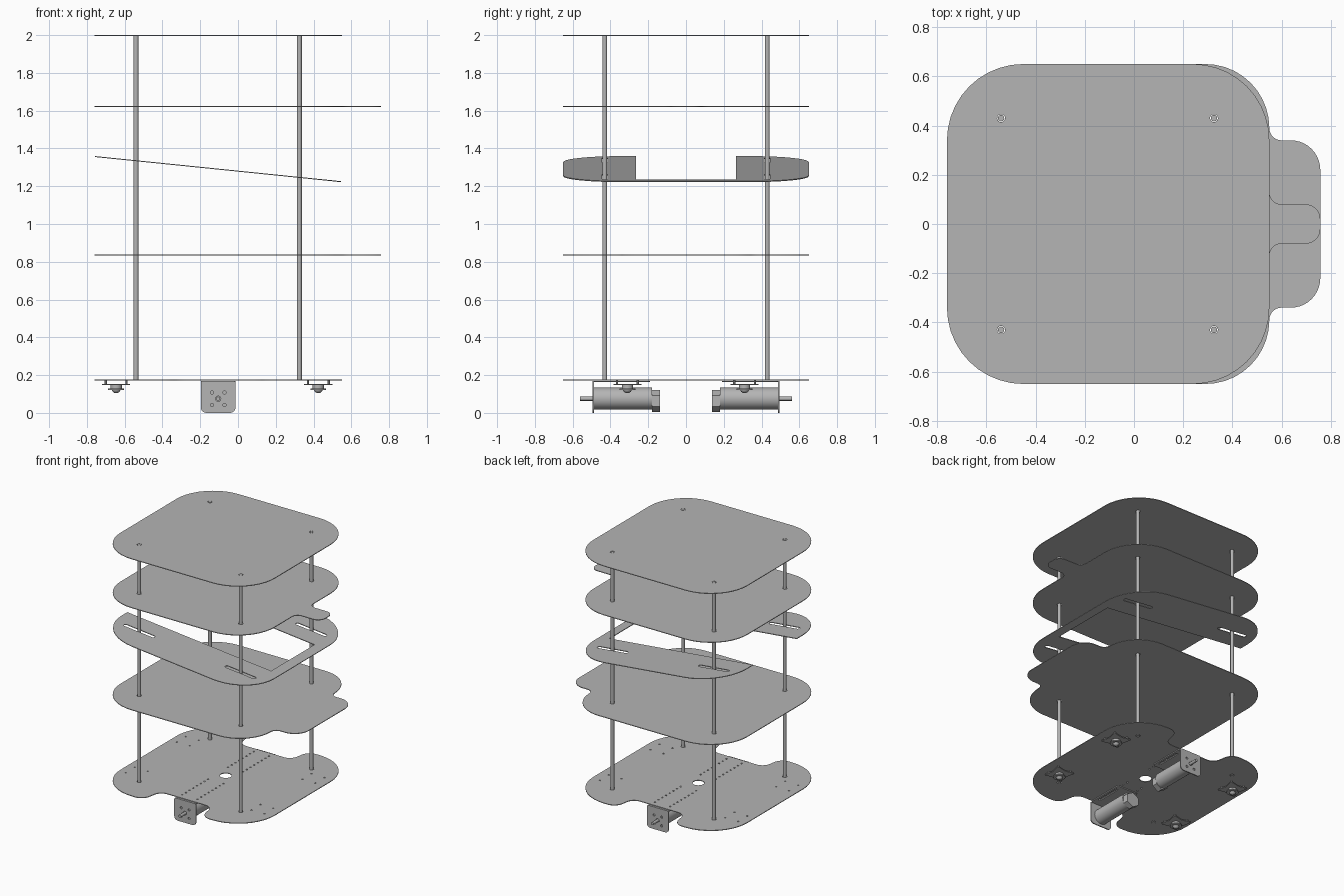
import bpy, bmesh
from math import pi, cos, sin, atan, tan
from mathutils import Matrix, Vector

cube = bpy.data.objects.get("Cube")
if cube:
    bpy.data.objects.remove(cube, do_unlink=True)

grey = bpy.data.materials.new("plain_grey")
grey.use_nodes = True
tone = (0.46, 0.46, 0.46, 1)
grey.diffuse_color = tone
grey.node_tree.nodes["Principled BSDF"].inputs["Base Color"].default_value = tone

CX = -0.105                  # middle of the decks
X0, X1, Y1 = -0.76, 0.55, 0.65
RODS = [(x, y) for x in (-0.54, 0.325) for y in (-0.43, 0.43)]
CASTORS = [(x, y) for x in (-0.645, 0.425) for y in (-0.31, 0.31)]


def finish(name, bm, matrix=Matrix()):
    bmesh.ops.transform(bm, matrix=matrix, verts=bm.verts)
    mesh = bpy.data.meshes.new(name)
    bm.to_mesh(mesh)
    bm.free()
    mesh.materials.append(grey)
    obj = bpy.data.objects.new(name, mesh)
    bpy.context.collection.objects.link(obj)
    bpy.ops.object.select_all(action='DESELECT')
    obj.select_set(True)
    bpy.context.view_layer.objects.active = obj
    bpy.ops.object.shade_smooth_by_angle(angle=pi / 6)
    return obj


def rounded(corners, steps=10):
    """Outline from (x, y, radius) corners, each one filleted."""
    out = []
    for i, (x, y, r) in enumerate(corners):
        p = Vector((x, y))
        if not r:
            out.append(p)
            continue
        a = (Vector(corners[i - 1][:2]) - p).normalized()
        b = (Vector(corners[(i + 1) % len(corners)][:2]) - p).normalized()
        half = a.angle(b) / 2
        centre = p + (a + b).normalized() * r / sin(half)
        start = p + a * r / tan(half) - centre
        turn = start.angle_signed(p + b * r / tan(half) - centre)
        for k in range(steps + 1):
            t = -turn * k / steps
            out.append(centre + Vector((start.x * cos(t) - start.y * sin(t),
                                        start.x * sin(t) + start.y * cos(t))))
    return out


def circle(x, y, r, n=16):
    return [Vector((x + r * cos(2 * pi * k / n), y + r * sin(2 * pi * k / n))) for k in range(n)]


def slot(x, y, w, h):
    r = min(w, h) * 0.499
    w, h = w / 2, h / 2
    return rounded([(x - w, y - h, r), (x + w, y - h, r), (x + w, y + h, r), (x - w, y + h, r)], 5)


def plate(name, outline, holes=(), z=0.0, thick=0.005, matrix=Matrix()):
    """Flat sheet with holes; its top lies at z."""
    curve = bpy.data.curves.new(name, 'CURVE')
    curve.dimensions, curve.fill_mode, curve.extrude = '2D', 'BOTH', thick / 2
    for loop in [outline, *holes]:
        spline = curve.splines.new('POLY')
        spline.points.add(len(loop) - 1)
        for point, co in zip(spline.points, loop):
            point.co = (co.x, co.y, 0, 1)
        spline.use_cyclic_u = True
    helper = bpy.data.objects.new(name + "_outline", curve)
    bpy.context.collection.objects.link(helper)
    bpy.context.view_layer.update()
    mesh = helper.evaluated_get(bpy.context.evaluated_depsgraph_get()).to_mesh()
    bm = bmesh.new()
    bm.from_mesh(mesh)
    bpy.data.objects.remove(helper, do_unlink=True)
    bpy.data.curves.remove(curve)
    bmesh.ops.remove_doubles(bm, verts=bm.verts, dist=0.0001)
    bmesh.ops.recalc_face_normals(bm, faces=bm.faces)
    return finish(name, bm, matrix @ Matrix.Translation((0, 0, z - thick / 2)))


def cylinder(name, a, b, r, n=24):
    a, b = Vector(a), Vector(b)
    bm = bmesh.new()
    bmesh.ops.create_cone(bm, cap_ends=True, segments=n, radius1=r, radius2=r, depth=(b - a).length)
    spin = (b - a).to_track_quat('Z', 'Y').to_matrix().to_4x4()
    return finish(name, bm, Matrix.Translation((a + b) / 2) @ spin)


def mirrored(half):
    """Close a lower (-y) half outline with its reflection."""
    return half + [(x, -y, r) for x, y, r in reversed(half)]


def deck(tab=()):
    """Rounded square deck, with an optional tab on the +x side."""
    corner = 0.26 if tab and tab[0] > 0.2 else 0.31
    half = [(X0, -Y1, 0.31), (X1, -Y1, corner)]
    if tab:
        w, inner, outer = tab
        half += [(X1, -w, inner), (0.757, -w, outer)]
    return rounded(mirrored(half))


# Horizontal decks
rod_holes = [circle(x, y, 0.016) for x, y in RODS]
plate("top_deck", deck(), rod_holes, z=2.0)
plate("upper_deck", deck((0.08, 0.05, 0.06)), rod_holes, z=1.624)
plate("lower_deck", deck((0.34, 0.05, 0.12)), rod_holes, z=0.838)

# Sloping U-shaped deck, open towards -x, with long slots for the rods
u_half = [(0.47, -0.265, 0), (X0, -0.265, 0), (X0, -Y1, 0.31), (X1, -Y1, 0.31)]
u_shape = rounded(u_half[:] + [(x, -y, r) for x, y, r in reversed(u_half)])
tilt = (Matrix.Translation((CX, 0, 1.293)) @ Matrix.Rotation(atan(0.102), 4, 'Y')
        @ Matrix.Translation((-CX, 0, 0)))
plate("sloping_deck", u_shape, [slot(x, y, 0.26, 0.03) for x, y in RODS], matrix=tilt)

# Base deck with motor notches, centre hole and bolt holes
notch = [(X0, -Y1, 0.31), (CX - 0.25, -Y1, 0.08), (CX - 0.22, -0.48, 0.07),
         (CX + 0.22, -0.48, 0.07), (CX + 0.25, -Y1, 0.08), (X1, -Y1, 0.31)]
holes = rod_holes + [circle(CX, 0, 0.042, 24)]
for s in (-1, 1):
    for dx in (-0.065, 0.065):
        holes += [circle(CX + dx, s * (0.12 + 0.045 * k), 0.007, 8) for k in range(8)]
for x, y in CASTORS:
    holes += [circle(x + dx, y + dy, 0.007, 8) for dx in (-0.055, 0.055) for dy in (-0.055, 0.055)]
plate("base_deck", rounded(mirrored(notch)), holes, z=0.176)

# Upright rods
for x, y in RODS:
    cylinder("rod", (x, y, 0.171), (x, y, 2.0), 0.013, 16)

# Castors under the base
for x, y in CASTORS:
    w = 0.077
    corners = [(x - w, y - w, 0.008), (x, y - 0.06, 0), (x + w, y - w, 0.008), (x + 0.06, y, 0),
               (x + w, y + w, 0.008), (x, y + 0.06, 0), (x - w, y + w, 0.008), (x - 0.06, y, 0)]
    plate("castor_flange", rounded(corners, 4), z=0.154, thick=0.006)
    for dx in (-0.055, 0.055):
        for dy in (-0.055, 0.055):
            cylinder("castor_bolt", (x + dx, y + dy, 0.15), (x + dx, y + dy, 0.172), 0.006, 8)
    cylinder("castor_neck", (x, y, 0.128), (x, y, 0.15), 0.03)
    cylinder("castor_rim", (x, y, 0.122), (x, y, 0.13), 0.042)
    ball = bmesh.new()
    bmesh.ops.create_uvsphere(ball, u_segments=20, v_segments=12, radius=0.024)
    finish("castor_ball", ball, Matrix.Translation((x, y, 0.128)))

# Motors with bent brackets, one at the front and one at the back
L, R = CX - 0.092, CX + 0.092
for s in (-1, 1):
    face = rounded([(L, 0, 0.03), (R, 0, 0.03), (R, 0.17, 0.012), (L, 0.17, 0.012)], 6)
    face_holes = [circle(CX + dx, 0.075 + dz, 0.009, 12)
                  for dx in (-0.033, 0.033) for dz in (-0.033, 0.033)]
    upright = Matrix.Translation((0, s * 0.49, 0)) @ Matrix.Rotation(pi / 2, 4, 'X')
    plate("bracket_face", face, face_holes + [circle(CX, 0.075, 0.014)],
          z=0.004, thick=0.008, matrix=upright)
    ya, yb = sorted((s * 0.49, s * 0.19))
    flange = rounded([(L, ya, 0.02), (R, ya, 0.02), (R, yb, 0.02), (L, yb, 0.02)], 5)
    plate("bracket_flange", flange, [slot(CX + dx, s * 0.33, 0.018, 0.2) for dx in (-0.065, 0.065)],
          z=0.17, thick=0.007)
    cylinder("motor_body", (CX, s * 0.18, 0.076), (CX, s * 0.486, 0.076), 0.058, 32)
    cylinder("motor_cap", (CX, s * 0.138, 0.063), (CX, s * 0.18, 0.063), 0.058, 6)
    cylinder("motor_shaft", (CX, s * 0.48, 0.075), (CX, s * 0.56, 0.075), 0.011, 16)
